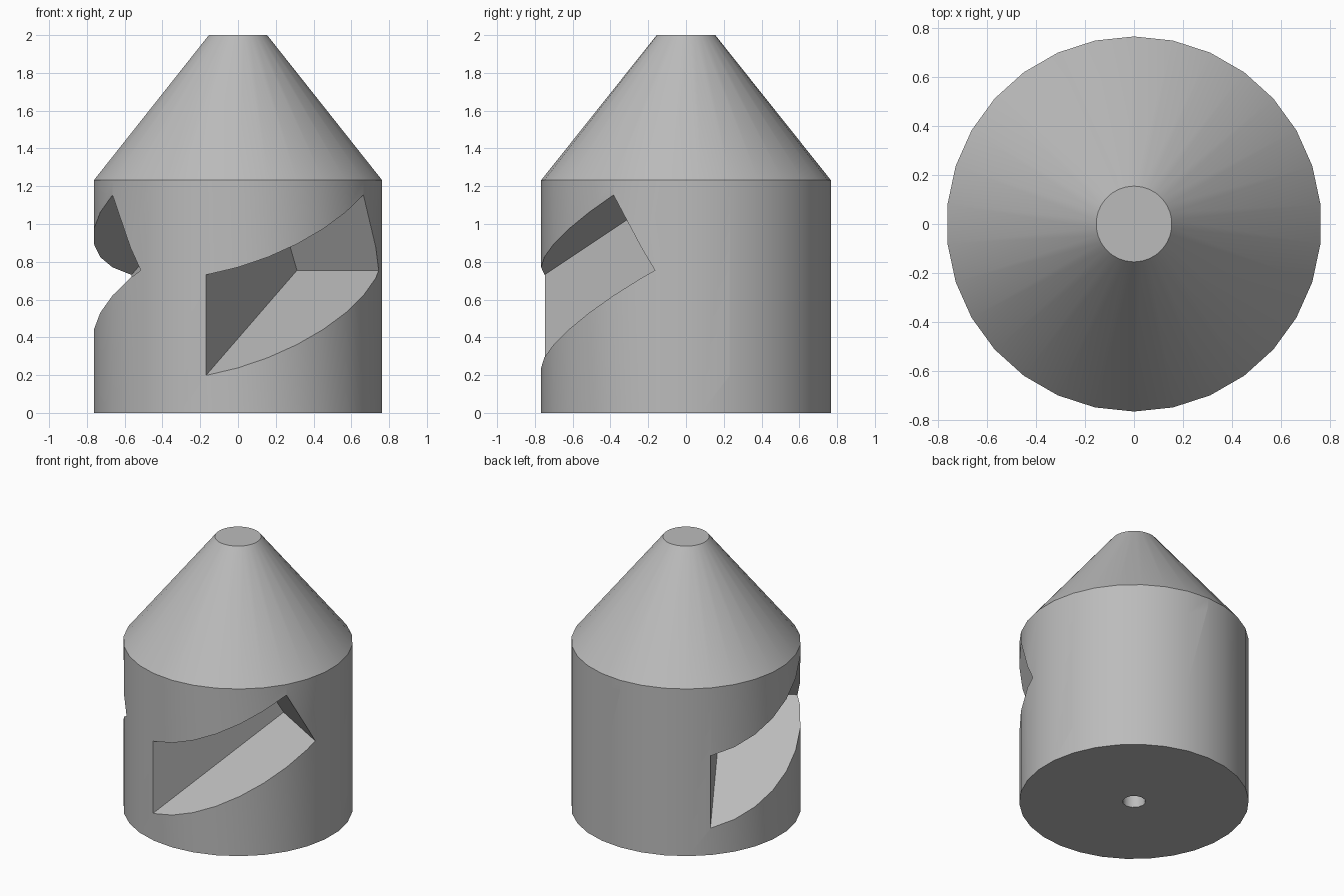
import bpy
import bmesh
from math import radians, sin, cos, pi
from mathutils import Matrix, Vector

cube = bpy.data.objects.get("Cube")
if cube:
    bpy.data.objects.remove(cube, do_unlink=True)

SIDES = 30
RADIUS = 0.767

grey = bpy.data.materials.new("plain grey")
grey.use_nodes = True
colour = (0.5, 0.5, 0.5, 1)
grey.diffuse_color = colour
grey.node_tree.nodes["Principled BSDF"].inputs["Base Color"].default_value = colour


def make_object(name, bm):
    bmesh.ops.recalc_face_normals(bm, faces=bm.faces)
    mesh = bpy.data.meshes.new(name)
    bm.to_mesh(mesh)
    bm.free()
    mesh.materials.append(grey)
    obj = bpy.data.objects.new(name, mesh)
    bpy.context.collection.objects.link(obj)
    return obj


def lathe(name, profile, sides):
    """Closed solid of revolution from (radius, height) pairs, first vertex on +y."""
    bm = bmesh.new()
    rings = []
    for r, z in profile:
        angles = [pi / 2 + 2 * pi * i / sides for i in range(sides)]
        rings.append([bm.verts.new((r * cos(a), r * sin(a), z)) for a in angles])
    for low, high in zip(rings, rings[1:]):
        for i in range(sides):
            j = (i + 1) % sides
            bm.faces.new((low[i], low[j], high[j], high[i]))
    bm.faces.new(rings[0])
    bm.faces.new(rings[-1])
    return make_object(name, bm)


def slot_box(name, turn):
    """Sloping box that cuts one slot, turned about the vertical axis."""
    heading, slope = radians(60), radians(30)
    along = Vector((cos(heading) * cos(slope), sin(heading) * cos(slope), sin(slope)))
    out = Vector((sin(heading), -cos(heading), 0))
    up = out.cross(along)
    if up.z < 0:
        up = -up
    corner = Vector((-0.169, -0.748, 0.199))
    start, end, depth, height = -0.3, 1.111, 0.9, 0.461
    bm = bmesh.new()
    bmesh.ops.create_cube(bm, size=1)
    for v in bm.verts:
        u, d, h = v.co + Vector((0.5, 0.5, 0.5))
        v.co = corner + along * (start + u * (end - start)) + out * (d * depth) + up * (h * height)
    bm.transform(Matrix.Rotation(turn, 4, "Z"))
    return make_object(name, bm)


# Cylinder with a blunt cone on top
body = lathe("slotted_body", [(RADIUS, 0), (RADIUS, 1.232), (0.155, 2)], SIDES)

# Three sloping slots and a blind hole in the base
cutters = [slot_box(f"slot_cutter_{i + 1}", i * 2 * pi / 3) for i in range(3)]
cutters.append(lathe("hole_cutter", [(0.077, -0.2), (0.077, 0.6)], 12))

bpy.context.view_layer.objects.active = body
for cutter in cutters:
    cutter.hide_render = True
    mod = body.modifiers.new(cutter.name, "BOOLEAN")
    mod.operation = "DIFFERENCE"
    mod.solver = "EXACT"
    mod.object = cutter
    bpy.ops.object.modifier_apply(modifier=mod.name)
    bpy.data.objects.remove(cutter, do_unlink=True)

# Smooth round walls, crisp edges
bpy.ops.object.select_all(action="DESELECT")
body.select_set(True)
bpy.ops.object.shade_smooth_by_angle(angle=radians(30))
